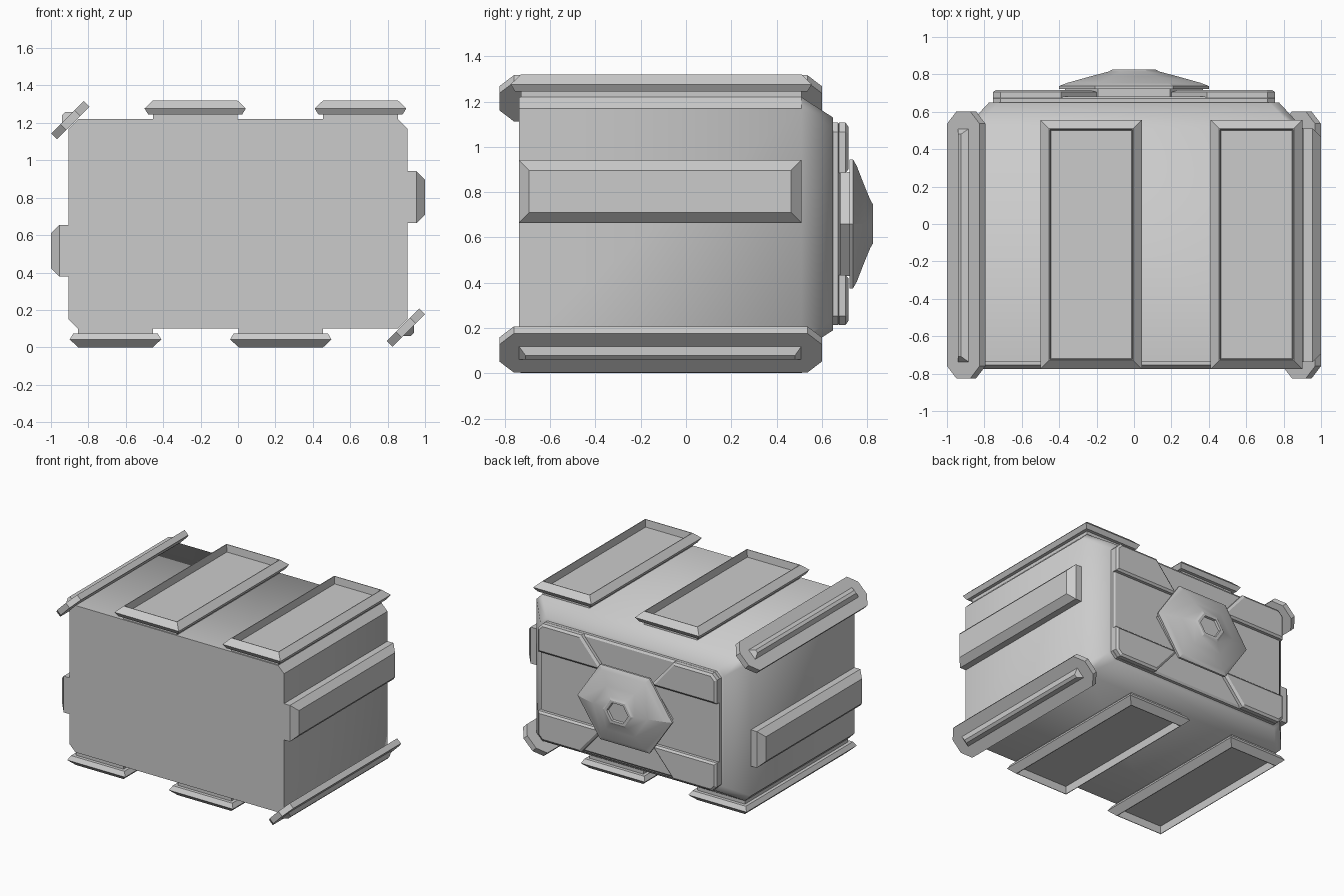
import bpy, bmesh
from math import radians, sqrt
from mathutils import Vector

if "Cube" in bpy.data.objects:
    bpy.data.objects.remove(bpy.data.objects["Cube"])

MID_Z = 0.66          # axis of the half-turn symmetry (along y)


def loft(name, rings, angle=20):
    """Skin a list of equally long 3D rings and cap both ends."""
    bm = bmesh.new()
    loops = [[bm.verts.new(p) for p in ring] for ring in rings]
    n = len(loops[0])
    for a, b in zip(loops, loops[1:]):
        for i in range(n):
            j = (i + 1) % n
            bm.faces.new((a[i], a[j], b[j], b[i]))
    bm.faces.new(loops[0])
    bm.faces.new(loops[-1])
    bmesh.ops.recalc_face_normals(bm, faces=bm.faces[:])
    me = bpy.data.meshes.new(name)
    bm.to_mesh(me)
    bm.free()
    ob = bpy.data.objects.new(name, me)
    bpy.context.collection.objects.link(ob)
    bpy.ops.object.select_all(action='DESELECT')
    ob.select_set(True)
    bpy.context.view_layer.objects.active = ob
    bpy.ops.object.shade_smooth_by_angle(angle=radians(angle))
    return ob


def pair(name, rings):
    """A part and its copy turned 180 degrees about the long axis."""
    loft(name + "_a", rings)
    loft(name + "_b", [[(-x, y, 2 * MID_Z - z) for x, y, z in r] for r in rings])


def rect(a0, a1, b0, b1, inset=0.0):
    return [(a0 + inset, b0 + inset), (a1 - inset, b0 + inset),
            (a1 - inset, b1 - inset), (a0 + inset, b1 - inset)]


def octagon(ha, hb, ca, cb):
    """Rectangle with cut corners, centred on the origin."""
    return [(ha, -hb + cb), (ha, hb - cb), (ha - ca, hb), (-ha + ca, hb),
            (-ha, hb - cb), (-ha, -hb + cb), (-ha + ca, -hb), (ha - ca, -hb)]


def at_y(outline, y):
    return [(x, y, MID_Z + z) for x, z in outline]


# Container body with tapered back
loft("body", [at_y(octagon(0.905, 0.56, 0.05, 0.05), -0.738),
              at_y(octagon(0.905, 0.56, 0.05, 0.05), 0.51),
              at_y(octagon(0.775, 0.47, 0.05, 0.05), 0.65)], angle=44.5)

# Recessed trays on the roof, repeated underneath
tray_steps = [(1.21, 0.045), (1.245, 0.045), (1.245, 0.02), (1.277, 0.0),
              (1.32, 0.045), (1.32, 0.05), (1.265, 0.056)]
for label, x0, x1 in (("wide", -0.5, 0.042), ("narrow", 0.41, 0.9)):
    pair(f"{label}_tray", [[(x, y, z) for x, y in rect(x0, x1, -0.775, 0.556, i)]
                           for z, i in tray_steps])

# Side rails
pair("side_rail", [[(x, y, z) for y, z in rect(-0.738, 0.51, 0.665, 0.942, i)]
                   for x, i in ((0.89, 0), (0.955, 0), (1.0, 0.045))])

# Diagonal corner guards and their ridges
out = Vector((-1, 0, 1)) / sqrt(2)
across = Vector((1, 0, 1)) / sqrt(2)
centre = Vector((-0.897, 0, 1.215))


def slanted(outline, y_mid, height):
    return [tuple(centre + across * a + out * height + Vector((0, y_mid + b, 0)))
            for a, b in outline]


guard = octagon(0.123, 0.713, 0.07, 0.065)
pair("corner_guard", [slanted(guard, -0.112, -0.022), slanted(guard, -0.112, 0.022)])
pair("guard_ridge", [slanted(rect(-0.04, 0.04, -0.623, 0.623, i), -0.114, h)
                     for h, i in ((0.015, 0), (0.022, 0), (0.05, 0.028))])

# Back plate
loft("back_plate", [at_y(octagon(0.755, 0.447, 0.04, 0.04), 0.64),
                    at_y(octagon(0.755, 0.447, 0.04, 0.04), 0.672),
                    at_y(octagon(0.74, 0.432, 0.035, 0.035), 0.682)])

# Four corner bars with slanted inner ends
bar = [(0.39, 0.447), (0.715, 0.447), (0.755, 0.407), (0.755, 0.225), (0.2, 0.225)]
bar_top = [(0.40, 0.43), (0.708, 0.43), (0.738, 0.4), (0.738, 0.24), (0.235, 0.24)]
for vert, sz in (("upper", 1), ("lower", -1)):
    for side, sx in (("right", 1), ("left", -1)):
        loft(f"{vert}_{side}_bar",
             [at_y([(sx * x, sz * z) for x, z in prof], y)
              for prof, y in ((bar, 0.675), (bar, 0.705), (bar_top, 0.717))])

# Hexagonal boss in the middle of the back
boss = [(0.37, 0.23, 0.67), (0.37, 0.23, 0.722), (0.40, 0.285, 0.722), (0.40, 0.285, 0.738),
        (0.355, 0.255, 0.755), (0.23, 0.165, 0.79), (0.135, 0.105, 0.815), (0.115, 0.085, 0.827),
        (0.09, 0.068, 0.827), (0.085, 0.064, 0.812)]
loft("back_boss", [at_y([(w, 0), (w * 0.52, h), (-w * 0.52, h),
                         (-w, 0), (-w * 0.52, -h), (w * 0.52, -h)], y)
                   for w, h, y in boss])
